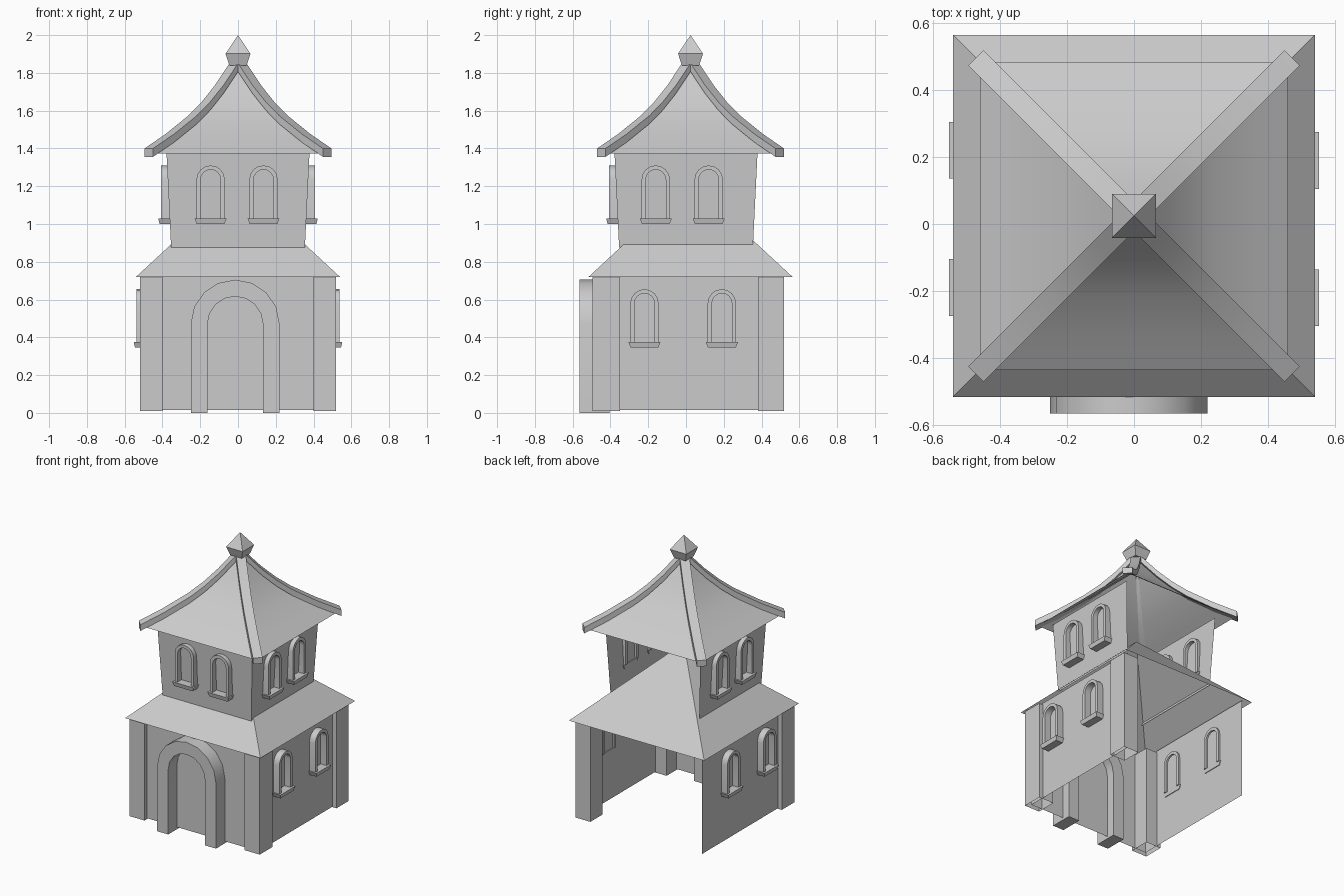
import bpy
import bmesh
from math import pi, cos, sin, radians
from mathutils import Matrix, Vector

cube = bpy.data.objects.get("Cube")
if cube:
    bpy.data.objects.remove(cube, do_unlink=True)

GREY = (0.6, 0.6, 0.6, 1)
stone = bpy.data.materials.new("plain_grey")
stone.use_nodes = True
stone.diffuse_color = GREY
stone.node_tree.nodes["Principled BSDF"].inputs["Base Color"].default_value = GREY

ROOF_Y = 0.024  # both roofs sit slightly behind the tower centre


def loft(name, rings, closed=True, caps=False, matrix=None):
    """Skin a stack of equal point rings, merging any collapsed points."""
    bm = bmesh.new()
    rows = [[bm.verts.new(p) for p in ring] for ring in rings]
    n = len(rows[0])
    for a, b in zip(rows, rows[1:]):
        for i in range(n if closed else n - 1):
            j = (i + 1) % n
            bm.faces.new((a[i], a[j], b[j], b[i]))
    if caps:
        bm.faces.new(rows[0][::-1])
        bm.faces.new(rows[-1])
    bmesh.ops.remove_doubles(bm, verts=bm.verts, dist=0.0001)
    if caps:
        bmesh.ops.recalc_face_normals(bm, faces=bm.faces)
    if matrix:
        bm.transform(matrix)
    mesh = bpy.data.meshes.new(name)
    bm.to_mesh(mesh)
    bm.free()
    mesh.materials.append(stone)
    obj = bpy.data.objects.new(name, mesh)
    bpy.context.collection.objects.link(obj)
    bpy.ops.object.select_all(action='DESELECT')
    obj.select_set(True)
    bpy.context.view_layer.objects.active = obj
    bpy.ops.object.shade_smooth_by_angle(angle=radians(30))
    return obj


def square(h, z, y=0.0):
    return [(-h, y - h, z), (h, y - h, z), (h, y + h, z), (-h, y + h, z)]


def rect(x0, x1, y0, y1, z):
    return [(x0, y0, z), (x1, y0, z), (x1, y1, z), (x0, y1, z)]


def three_walls(x, front, back, z):
    return [(-x, back, z), (-x, front, z), (x, front, z), (x, back, z)]


def arch(name, half, thick, z0, spring, y0, y1, steps, matrix):
    """Arched band from depth y0 (outer) to y1, standing on z0."""
    def outline(r):
        turn = [(r * cos(pi * i / steps), spring + r * sin(pi * i / steps))
                for i in range(steps + 1)]
        return [(r, z0)] + turn + [(-r, z0)]
    rings = [[(a[0], y0, a[1]), (b[0], y0, b[1]), (b[0], y1, b[1]), (a[0], y1, a[1])]
             for a, b in zip(outline(half), outline(half - thick))]
    loft(name, rings, caps=True, matrix=matrix)


def window(name, angle, along, wall, z):
    """Arched frame and sill; angle turns the front (-y) towards its wall."""
    spin = Matrix.Rotation(angle, 4, 'Z')
    shift = Vector((along, 0, 0)) if angle == 0 else Vector((0, along, 0))
    m = Matrix.Translation(shift) @ spin
    arch(name + "_frame", 0.075, 0.022, z + 0.03, z + 0.235,
         -wall - 0.047, -wall + 0.012, 8, m)
    loft(name + "_sill",
         [rect(-0.073, 0.073, -wall - 0.055, -wall + 0.005, z),
          rect(-0.085, 0.085, -wall - 0.062, -wall + 0.005, z + 0.03)],
         caps=True, matrix=m)


# Lower storey: three thin walls, open at the back
loft("lower_walls", [three_walls(0.49, -0.465, 0.52, z) for z in (0.015, 0.735)],
     closed=False)

# Corner pilasters
for name, x0, x1, y0, y1 in (
        ("front_left_pilaster", 0.40, 0.52, -0.495, -0.35),
        ("front_right_pilaster", -0.52, -0.40, -0.495, -0.35),
        ("back_left_pilaster", 0.40, 0.52, 0.38, 0.52)):
    loft(name, [rect(x0, x1, y0, y1, z) for z in (0.01, 0.725)])

# Door surround
arch("door_arch", 0.235, 0.088, 0, 0.47, -0.565, -0.405, 8,
     Matrix.Translation((-0.015, 0, 0)))

# Lower roof: hollow pyramid running up inside the upper storey
loft("lower_roof", [square(0.54, 0.72, ROOF_Y), square(0, 1.22, ROOF_Y)])

# Upper storey: flaring walls, open at the back
loft("upper_walls", [three_walls(0.354, -0.354, 0.354, 0.875),
                     three_walls(0.379, -0.379, 0.379, 1.385)], closed=False)

# Windows
for i, y in enumerate((-0.22, 0.19)):
    window(f"lower_left_window_{i}", pi / 2, y, 0.49, 0.345)
    window(f"lower_right_window_{i}", -pi / 2, -y, 0.49, 0.345)
for i, p in enumerate((-0.16, 0.12)):
    window(f"upper_left_window_{i}", pi / 2, p, 0.36, 1.0)
    window(f"upper_right_window_{i}", -pi / 2, -p, 0.36, 1.0)
    window(f"upper_front_window_{i}", 0, p + 0.015, 0.36, 1.0)

# Upper roof: swept pyramid
PROFILE = [(0.46, 1.373), (0.36, 1.443), (0.24, 1.54), (0.17, 1.612),
           (0.10, 1.70), (0.0, 1.85)]
loft("upper_roof", [square(h, z, ROOF_Y) for h, z in PROFILE])

# Hip beams following the roof sweep
path = [(0.472, 1.366)] + PROFILE[1:-1] + [(0.015, 1.828)]
for k in range(4):
    rings = []
    for h, z in path:
        d = h * 2 ** 0.5
        rings.append([(d, -0.032, z - 0.01), (d, 0.032, z - 0.01),
                      (d, 0.032, z + 0.034), (d, -0.032, z + 0.034)])
    turn = Matrix.Rotation(pi / 4 + k * pi / 2, 4, 'Z')
    loft(f"hip_beam_{k}", rings, caps=True,
         matrix=Matrix.Translation((0, ROOF_Y, 0)) @ turn)

# Finial
loft("finial", [square(h, z, ROOF_Y) for h, z in
                ((0, 1.84), (0.046, 1.84), (0.066, 1.902), (0, 2.0))])
